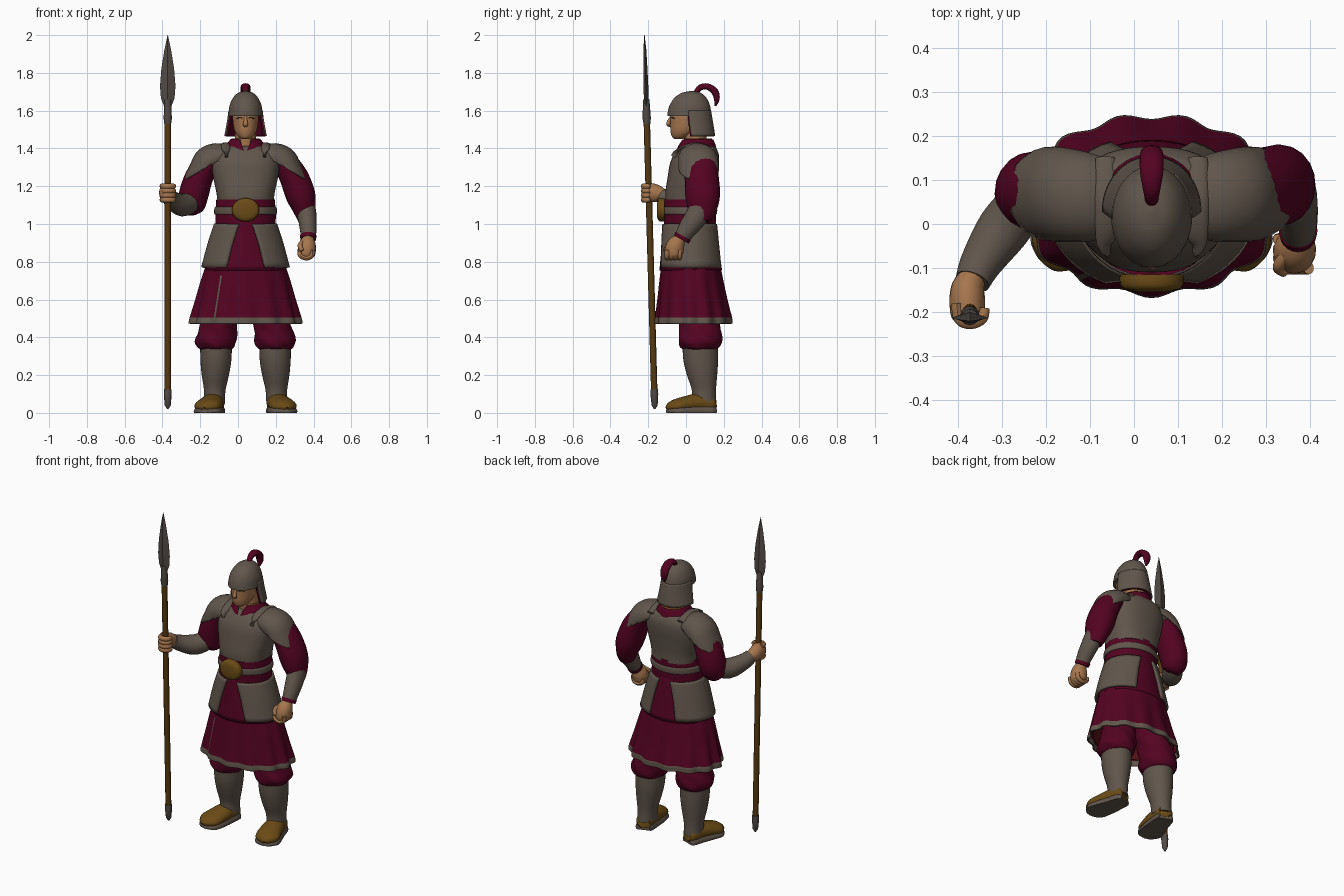
import bpy, bmesh, math
from mathutils import Vector

CX = 0.04  # body centre line


def mat(name, r, g, b):
    m = bpy.data.materials.new(name)
    m.diffuse_color = (r, g, b, 1)
    return m


ARMOUR = mat("armour grey", 0.118, 0.092, 0.071)
CLOTH = mat("maroon cloth", 0.088, 0.001, 0.015)
LINING = mat("red lining", 0.10, 0.006, 0.008)
SKIN = mat("skin", 0.38, 0.18, 0.075)
GOLD = mat("dull gold", 0.145, 0.070, 0.008)
TRIM = mat("orange trim", 0.26, 0.10, 0.025)
WOOD = mat("wood", 0.095, 0.042, 0.005)
STEEL = mat("dark steel", 0.085, 0.070, 0.062)
HAIR = mat("dark hair", 0.06, 0.03, 0.015)


def dense(rows, n):
    """Catmull-Rom interpolation of profile rows."""
    out = []
    for i in range(len(rows) - 1):
        a, b, c, d = (rows[max(i - 1, 0)], rows[i], rows[i + 1], rows[min(i + 2, len(rows) - 1)])
        for k in range(n):
            t = k / n
            out.append([q + 0.5 * t * (r - p + t * (2 * p - 5 * q + 4 * r - s + t * (3 * (q - r) + s - p)))
                        for p, q, r, s in zip(a, b, c, d)])
    return out + [list(rows[-1])]


def skin_rings(name, rings, mats, closed=True, rule=None, thick=0, angle=0.7):
    """Bridge rings of points; closed rings get end caps."""
    n = len(rings[0])
    verts = [p for r in rings for p in r]
    faces = []
    for i in range(len(rings) - 1):
        for j in range(n if closed else n - 1):
            k = (j + 1) % n
            faces.append((i * n + j, i * n + k, i * n + n + k, i * n + n + j))
    if closed and not thick:
        faces += [tuple(range(n))[::-1], tuple(range(len(verts) - n, len(verts)))]
    me = bpy.data.meshes.new(name)
    me.from_pydata(verts, [], faces)
    for m in mats:
        me.materials.append(m)
    for p in me.polygons:
        p.use_smooth = True
        if rule:
            p.material_index = rule(p)
    me.set_sharp_from_angle(angle=angle)
    ob = bpy.data.objects.new(name, me)
    bpy.context.collection.objects.link(ob)
    if thick:
        s = ob.modifiers.new("thickness", "SOLIDIFY")
        s.thickness, s.offset = thick, 0
    return ob


def loft(name, rows, mats, n=32, step=4, p=2.0, wave=None, **kw):
    """Horizontal rings from rows (x, y, z, rx, ry); angle 0 faces front."""
    rings = []
    for x, y, z, rx, ry in dense(rows, step):
        ring = []
        for j in range(n):
            a = math.tau * j / n
            s, c = math.sin(a), math.cos(a)
            w = wave(a, z) if wave else 1
            ring.append((x + w * rx * math.copysign(abs(s) ** (2 / p), s),
                         y - w * ry * math.copysign(abs(c) ** (2 / p), c), z))
        rings.append(ring)
    return skin_rings(name, rings, mats, **kw)


def arc(name, rows, mats, n=24, step=4, thick=0.014, **kw):
    """Curved plate from rows (x, y, z, rx, ry, angle0, angle1)."""
    rings = []
    for x, y, z, rx, ry, a0, a1 in dense(rows, step):
        angs = [a0 + (a1 - a0) * j / n for j in range(n + 1)]
        rings.append([(x + rx * math.sin(a), y - ry * math.cos(a), z) for a in angs])
    return skin_rings(name, rings, mats, closed=False, thick=thick, **kw)


def tube(name, rows, mats, ref=(0, 1, 0), n=20, step=4, floor=None, **kw):
    """Limb along rows (x, y, z, r_ref, r_other)."""
    d = dense(rows, step)
    pts = [Vector(r[:3]) for r in d]
    rings = []
    for i, r in enumerate(d):
        t = (pts[min(i + 1, len(d) - 1)] - pts[max(i - 1, 0)]).normalized()
        u = Vector(ref)
        u = (u - t * u.dot(t)).normalized()
        v = t.cross(u)
        ring = [pts[i] + u * r[3] * math.cos(math.tau * j / n) + v * r[4] * math.sin(math.tau * j / n)
                for j in range(n)]
        if floor is not None:
            for q in ring:
                q.z = max(q.z, floor)
        rings.append(ring)
    return skin_rings(name, rings, mats, **kw)


def trim_below(ob, point, normal):
    """Cut away the part of a mesh on the normal side of a plane."""
    bm = bmesh.new()
    bm.from_mesh(ob.data)
    bmesh.ops.bisect_plane(bm, geom=bm.verts[:] + bm.edges[:] + bm.faces[:], plane_co=point,
                           plane_no=normal, clear_outer=True)
    bm.to_mesh(ob.data)
    bm.free()


# Head, face and neck
loft("neck", [(CX, .06, 1.34, .07, .06), (CX, .05, 1.42, .058, .058), (CX, .05, 1.52, .055, .06)], [SKIN])
loft("head", [(CX, -.04, 1.450, .018, .022), (CX, -.03, 1.462, .038, .044), (CX, -.01, 1.49, .057, .072),
              (CX, .005, 1.53, .066, .088), (CX, .01, 1.58, .069, .091), (CX, .02, 1.63, .06, .08)], [SKIN])
tube("nose", [(CX, -.075, 1.575, .006, .007), (CX, -.089, 1.545, .010, .010), (CX, -.093, 1.527, .011, .014),
              (CX, -.078, 1.517, .006, .010)], [SKIN], n=10)
for s in (-1, 1):
    tube("brow", [(CX + s * .014, -.080, 1.560, .002, .002), (CX + s * .03, -.075, 1.564, .003, .003),
                  (CX + s * .046, -.060, 1.558, .002, .002)], [HAIR], n=8)

# Helmet with neck guard and plume
loft("helmet", [(CX, .018, 1.572, .092, .117), (CX, .018, 1.592, .090, .115), (CX, .02, 1.63, .084, .106),
                (CX, .024, 1.67, .065, .083), (CX, .028, 1.695, .038, .048), (CX, .03, 1.704, .004, .005)], [ARMOUR], n=40)
arc("helmet_neck_guard", [(CX, .02, 1.600, .086, .108, 1.5, 4.78), (CX, .025, 1.54, .094, .113, 1.5, 4.78),
                          (CX, .03, 1.465, .108, .120, 1.55, 4.73)], [ARMOUR], thick=.010)
arc("neck_guard_lining", [(CX, .02, 1.59, .078, .098, 1.45, 4.83), (CX, .025, 1.54, .086, .105, 1.45, 4.83),
                          (CX, .03, 1.463, .099, .111, 1.5, 4.78)], [CLOTH], thick=.010)
tube("plume", [(CX, .05, 1.69, .014, .014), (CX, .075, 1.722, .016, .019), (CX, .115, 1.727, .017, .026),
               (CX, .153, 1.70, .019, .027), (CX, .163, 1.66, .015, .022), (CX, .155, 1.625, .005, .006)],
     [CLOTH], ref=(0, .5, 1))

# Collar and cuirass
arc("collar", [(CX, .055, 1.375, .118, .102, .06, 6.22), (CX, .058, 1.41, .100, .094, .16, 6.12),
               (CX, .06, 1.445, .074, .078, .42, 5.86)], [CLOTH], n=40)
arc("collar_trim", [(CX, .06, 1.434, .074, .077, .38, 5.90), (CX, .06, 1.452, .068, .071, .44, 5.84)],
    [TRIM], n=40, thick=.010)
loft("cuirass", [(CX, .025, 1.115, .148, .134), (CX, .025, 1.17, .155, .134), (CX, .035, 1.25, .172, .132),
                 (CX, .045, 1.32, .178, .130), (CX, .055, 1.37, .165, .118), (CX, .06, 1.405, .125, .098),
                 (CX, .06, 1.412, .10, .09)], [ARMOUR], n=48, p=2.4)

# Waist sash, belt and buckle
loft("sash", [(CX, .02, .98, .158, .136), (CX, .02, 1.05, .160, .139), (CX, .02, 1.13, .155, .140)],
     [CLOTH], n=40)
loft("belt", [(CX, .02, 1.050, .162, .141), (CX, .02, 1.058, .166, .145), (CX, .02, 1.084, .165, .145),
              (CX, .02, 1.090, .160, .141)], [ARMOUR], n=40)
tube("buckle", [(CX, -.115, 1.075, .062, .072), (CX, -.135, 1.075, .062, .072), (CX, -.148, 1.075, .054, .062),
                (CX, -.154, 1.075, .030, .034)], [GOLD], ref=(0, 0, 1), n=28, step=2)

# Hip plates over a cloth panel that shows at front and back
loft("tabard", [(CX, .02, 1.02, .150, .133), (CX, .022, .90, .183, .146), (CX, .025, .755, .215, .163)],
     [CLOTH], n=48, thick=.006)
for s in (-1, 1):
    arc("hip_plate", [(CX, .02, 1.00, .160, .142, s * .22, s * (math.pi - .25)),
                      (CX, .022, .90, .193, .156, s * .36, s * (math.pi - .36)),
                      (CX, .025, .77, .228, .171, s * .46, s * (math.pi - .42))], [ARMOUR])

# Pleated skirt with grey hem and a narrow front seam, red inside
N = 120
loft("skirt", [(CX, .025, .80, .200, .150), (CX, .03, .70, .232, .165), (CX, .036, .60, .258, .180),
               (CX, .042, .505, .284, .196), (CX, .042, .488, .288, .198), (CX, .042, .472, .289, .199)],
     [CLOTH, ARMOUR], n=N, thick=.008,
     wave=lambda a, z: 1 + .035 * min(1, (.8 - z) / .3) * math.cos(13 * a),
     rule=lambda p: int(p.center.z < .503 or (p.index % N == 108 and p.center.z < .74)))
loft("skirt_lining", [(CX, .03, .70, .215, .150), (CX, .036, .60, .241, .164), (CX, .042, .50, .265, .180)],
     [LINING], n=48, thick=.004)

# Legs: puffed trousers, boots and shoes
for s in (-1, 1):
    def L(rows):
        return [(CX + s * r[0],) + tuple(r[1:]) for r in rows]
    loft("trouser", L([(.10, .05, .72, .09, .10), (.125, .06, .55, .095, .10), (.145, .075, .45, .100, .110),
                       (.157, .075, .385, .110, .115), (.157, .075, .35, .098, .105), (.157, .075, .335, .080, .085)]),
         [CLOTH], wave=lambda a, z: 1 + .03 * math.sin(5 * a + z * 60))
    loft("boot", L([(.165, .095, .05, .055, .066), (.163, .095, .12, .057, .064), (.160, .085, .20, .072, .080),
                    (.157, .078, .28, .082, .092), (.156, .075, .37, .084, .094)]), [ARMOUR])
    foot = [(.157, .150, .045, .02, .03), (.160, .138, .045, .048, .048), (.172, .07, .052, .052, .058),
            (.188, .0, .045, .044, .068), (.204, -.055, .036, .036, .070), (.214, -.086, .028, .025, .046),
            (.218, -.100, .02, .012, .016)]
    tube("shoe", L(foot), [GOLD], ref=(0, 0, 1), floor=.012, n=24)
    tube("shoe_sole", L([(x, y, .008, min(.046, a), b + .004) for x, y, z, a, b in foot]), [ARMOUR],
         ref=(0, 0, 1), floor=0, n=24)

# Shoulder guards, cut to a slanted lower edge, with a flat strap on top
for s in (-1, 1):
    guard = tube("shoulder_guard", [(CX + s * x, y, z, a, b) for x, y, z, a, b in (
        (.085, .06, 1.36, .085, .048), (.14, .06, 1.356, .100, .074), (.19, .065, 1.330, .106, .085),
        (.222, .068, 1.285, .108, .078), (.248, .07, 1.215, .108, .082), (.255, .07, 1.15, .108, .086))],
        [ARMOUR], n=28)
    trim_below(guard, (CX + s * .33, 0, 1.23), (-s * .49, 0, -.87))
    m = guard.modifiers.new("thickness", "SOLIDIFY")
    m.thickness = .006
    tube("shoulder_strap", [(CX + s * .10, -.062, 1.355, .008, .018), (CX + s * .105, -.03, 1.400, .008, .022),
                            (CX + s * .105, .06, 1.424, .008, .024), (CX + s * .105, .15, 1.395, .008, .022)],
         [ARMOUR], ref=(0, .5, 1), n=12)

# Spear arm
tube("right_sleeve", [(-.150, .07, 1.35, .08, .06), (-.205, .072, 1.25, .087, .074), (-.236, .075, 1.15, .087, .078),
                      (-.245, .06, 1.085, .066, .066), (-.246, .05, 1.06, .035, .035)], [CLOTH])
tube("right_bracer", [(-.245, .055, 1.12, .055, .055), (-.295, -.01, 1.10, .060, .060),
                      (-.345, -.085, 1.125, .048, .048), (-.366, -.130, 1.150, .040, .040)],
     [ARMOUR], ref=(0, 0, 1))
tube("right_palm", [(-.362, -.115, 1.148, .030, .028), (-.376, -.145, 1.158, .044, .038), (-.378, -.178, 1.165, .050, .040),
                    (-.376, -.208, 1.166, .048, .038), (-.374, -.226, 1.166, .034, .024)], [SKIN], ref=(0, 0, 1))
for k in range(4):
    z = 1.128 + .024 * k
    tube("right_finger", [(-.402, -.180, z, .015, .013), (-.396, -.216, z, .015, .013), (-.370, -.226, z, .015, .013),
                          (-.344, -.214, z, .015, .013), (-.338, -.190, z, .012, .011)], [SKIN], ref=(0, 0, 1), n=10)

# Resting arm
tube("left_sleeve", [(.235, .075, 1.35, .085, .062), (.295, .083, 1.25, .090, .076), (.332, .088, 1.15, .092, .078),
                     (.352, .085, 1.075, .076, .060), (.362, .075, 1.02, .050, .044)], [CLOTH])
tube("left_bracer", [(.358, .085, 1.10, .060, .050), (.366, .055, 1.04, .060, .050), (.372, .005, .97, .050, .044),
                     (.372, -.025, .92, .040, .038)], [ARMOUR])
tube("left_cuff", [(.372, -.015, .936, .047, .044), (.372, -.025, .918, .044, .041)], [CLOTH])
tube("left_fist", [(.372, -.028, .925, .030, .028), (.368, -.050, .895, .046, .044), (.364, -.062, .862, .050, .048),
                   (.362, -.064, .832, .044, .044), (.362, -.062, .814, .022, .024)], [SKIN])
for k in range(4):
    y = -.100 + .022 * k
    tube("left_finger", [(.396, y, .862, .014, .012), (.390, y, .830, .014, .012), (.360, y, .818, .014, .012),
                         (.330, y, .832, .014, .012), (.325, y, .856, .011, .011)], [SKIN], n=10)
tube("left_thumb", [(.345, -.07, .905, .014, .014), (.328, -.096, .885, .014, .014), (.340, -.110, .858, .011, .011)],
     [SKIN], n=10)


# Spear, leaning slightly back at the foot
def spear(name, rows, m, n):
    tube(name, [(-.372, -.165 - .0275 * z, z, a, b) for z, a, b in rows], [m], n=n, step=1, angle=.6)


spear("spear_shaft", [(.08, .017, .017), (1.56, .017, .017)], WOOD, 12)
spear("spear_foot", [(.02, .004, .004), (.04, .016, .016), (.10, .021, .021), (.125, .020, .020)], STEEL, 12)
spear("spear_socket", [(1.53, .018, .018), (1.56, .022, .022), (1.60, .020, .020), (1.66, .017, .018)], STEEL, 12)
spear("spear_blade", [(1.62, .012, .018), (1.665, .012, .036), (1.73, .013, .041), (1.82, .011, .034),
                      (1.92, .008, .018), (2.0, .001, .001)], STEEL, 4)
